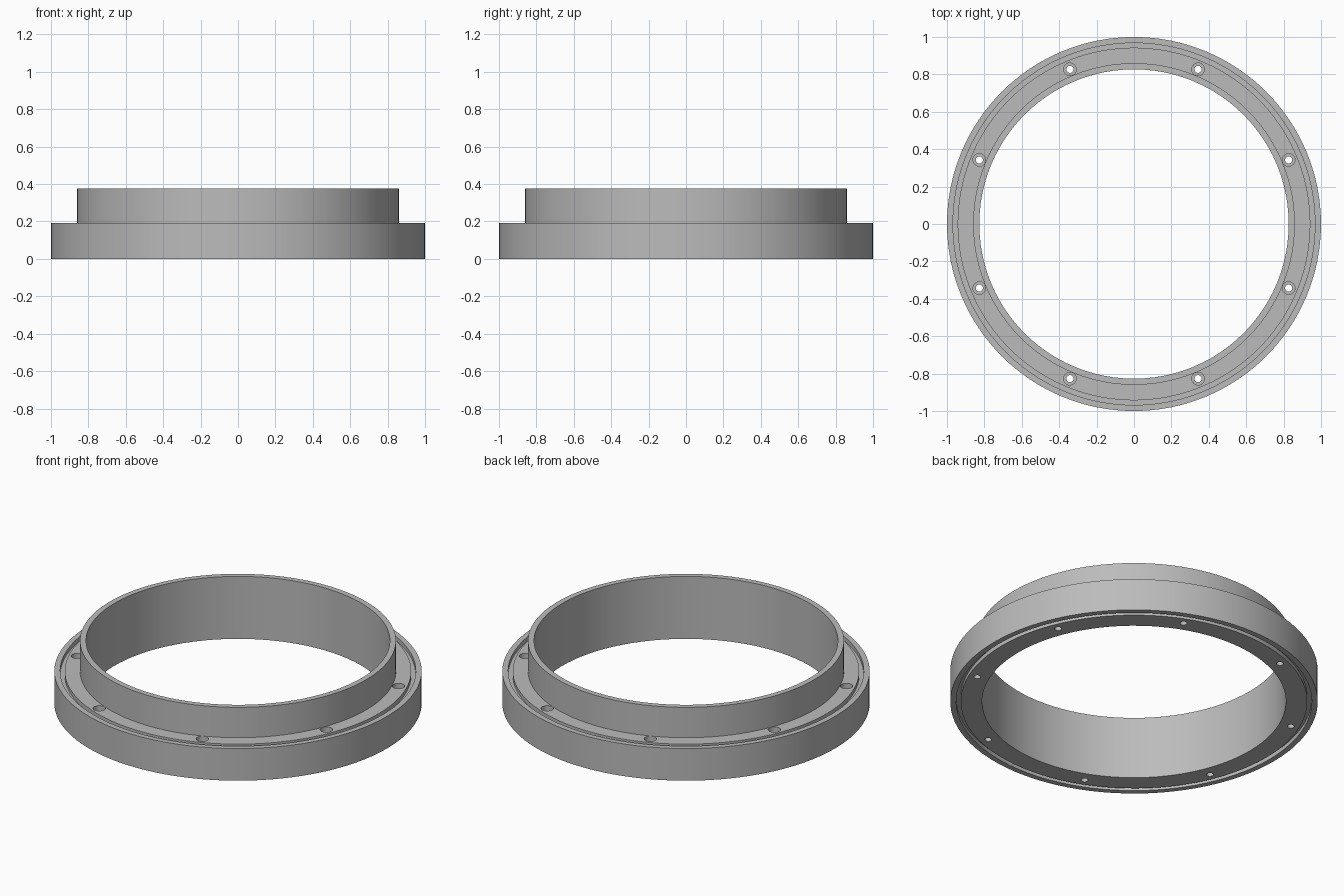
import bpy
import bmesh
from math import cos, sin, tau, radians
from mathutils import Matrix, Vector

cube = bpy.data.objects.get("Cube")
if cube:
    bpy.data.objects.remove(cube, do_unlink=True)

SEGMENTS = 96
HOLES = 8
FLANGE_TOP = 0.193
GROOVE_DEPTH = 0.025

# Plain grey metal
metal = bpy.data.materials.new("grey metal")
metal.use_nodes = True
metal.diffuse_color = (0.5, 0.5, 0.5, 1)
metal.node_tree.nodes["Principled BSDF"].inputs["Base Color"].default_value = (0.5, 0.5, 0.5, 1)


def make_object(name, bm):
    bmesh.ops.recalc_face_normals(bm, faces=bm.faces)
    mesh = bpy.data.meshes.new(name)
    bm.to_mesh(mesh)
    bm.free()
    mesh.materials.append(metal)
    obj = bpy.data.objects.new(name, mesh)
    bpy.context.collection.objects.link(obj)
    return obj


def lathe(name, profile):
    """Revolve a closed (radius, height) profile about z."""
    bm = bmesh.new()
    rings = [[bm.verts.new((r * cos(tau * i / SEGMENTS), r * sin(tau * i / SEGMENTS), z))
              for r, z in profile] for i in range(SEGMENTS)]
    for i, ring in enumerate(rings):
        following = rings[(i + 1) % SEGMENTS]
        for j in range(len(profile)):
            k = (j + 1) % len(profile)
            bm.faces.new((ring[j], following[j], following[k], ring[k]))
    return make_object(name, bm)


# Flange with a groove above and below, and the upright collar
flange_ring = lathe("flange_ring", [
    (0.827, 0), (0.943, 0), (0.943, GROOVE_DEPTH), (0.968, GROOVE_DEPTH), (0.968, 0), (1, 0),
    (1, FLANGE_TOP), (0.968, FLANGE_TOP), (0.968, FLANGE_TOP - GROOVE_DEPTH),
    (0.943, FLANGE_TOP - GROOVE_DEPTH), (0.943, FLANGE_TOP), (0.86, FLANGE_TOP),
    (0.86, 0.375), (0.827, 0.375)])


def add_cylinder(bm, angle, radius, bottom, top):
    place = Vector((0.895 * cos(angle), 0.895 * sin(angle), (bottom + top) / 2))
    bmesh.ops.create_cone(bm, cap_ends=True, segments=24, radius1=radius, radius2=radius,
                          depth=top - bottom, matrix=Matrix.Translation(place))


def drill(radius, bottom, top):
    """Cut a circle of round holes through the flange."""
    bm = bmesh.new()
    for i in range(HOLES):
        add_cylinder(bm, tau * (i + 0.5) / HOLES, radius, bottom, top)
    cutter = make_object("hole_cutter", bm)
    cutter.hide_render = True
    cut = flange_ring.modifiers.new("holes", 'BOOLEAN')
    cut.operation = 'DIFFERENCE'
    cut.solver = 'EXACT'
    cut.object = cutter
    bpy.context.view_layer.objects.active = flange_ring
    bpy.ops.object.modifier_apply(modifier=cut.name)
    bpy.data.objects.remove(cutter, do_unlink=True)


# Counterbored bolt holes
drill(0.019, -0.1, 0.3)
drill(0.034, FLANGE_TOP - 0.05, 0.3)

# Smooth walls with crisp edges
bpy.ops.object.select_all(action='DESELECT')
flange_ring.select_set(True)
bpy.context.view_layer.objects.active = flange_ring
bpy.ops.object.shade_smooth_by_angle(angle=radians(30))
